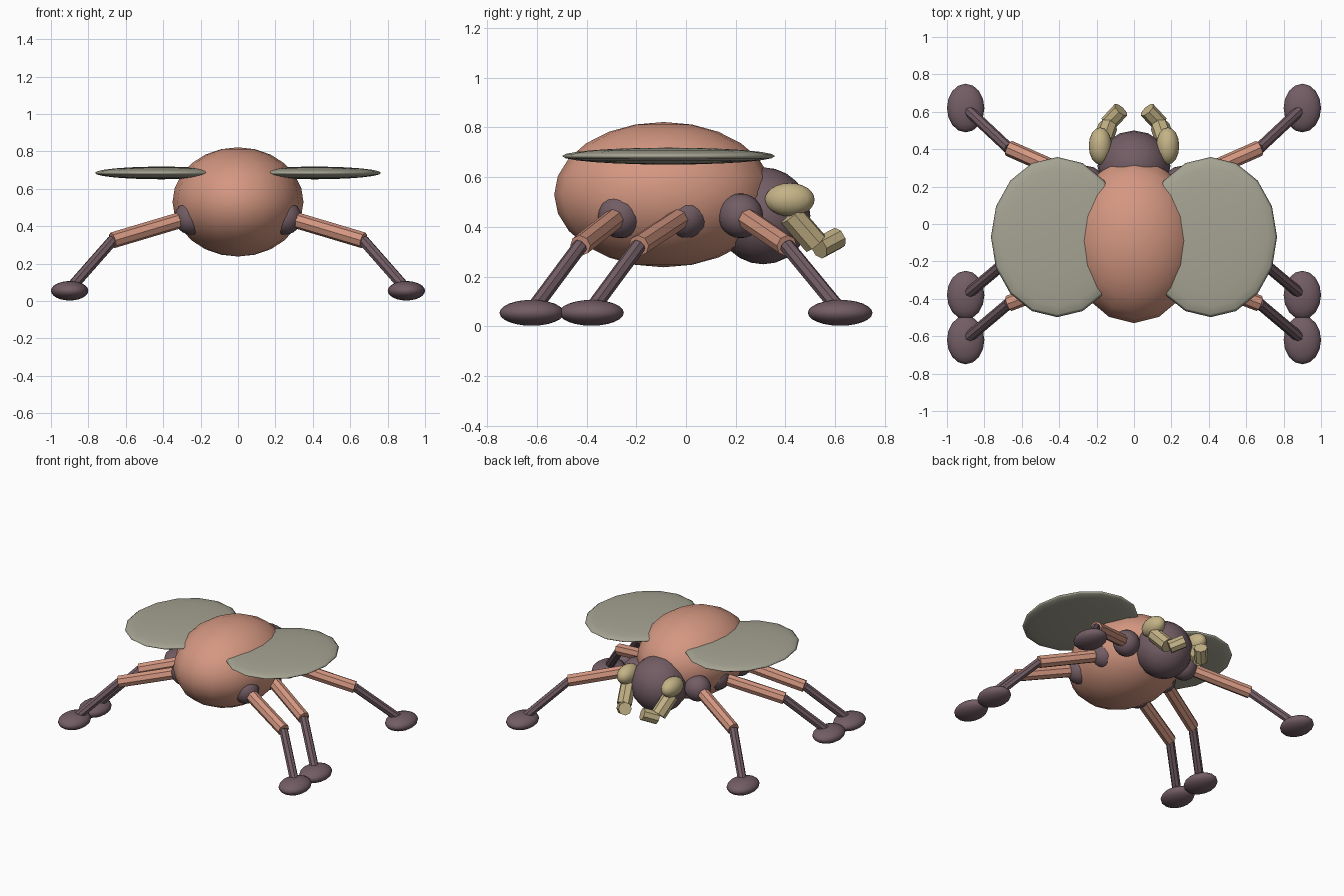
import bpy
from mathutils import Vector

if "Cube" in bpy.data.objects:
    bpy.data.objects.remove(bpy.data.objects["Cube"])


def material(name, rgb):
    m = bpy.data.materials.new(name)
    m.diffuse_color = (*rgb, 1)
    m.use_nodes = True
    m.node_tree.nodes["Principled BSDF"].inputs["Base Color"].default_value = m.diffuse_color
    return m


SALMON = material("salmon", (0.66, 0.31, 0.22))
PLUM = material("plum", (0.17, 0.11, 0.13))
TAN = material("tan", (0.55, 0.45, 0.24))
WING = material("wing_grey", (0.38, 0.37, 0.29))


def ellipsoid(name, centre, radii, mat, segs=16, rings=12):
    bpy.ops.mesh.primitive_uv_sphere_add(segments=segs, ring_count=rings, radius=1, location=centre)
    o = bpy.context.object
    o.name = name
    o.scale = radii
    bpy.ops.object.transform_apply(location=False, rotation=False, scale=True)
    bpy.ops.object.shade_smooth()
    o.data.materials.append(mat)
    return o


def rod(name, a, b, radius, mat, sides=8):
    a, b = Vector(a), Vector(b)
    d = b - a
    bpy.ops.mesh.primitive_cylinder_add(vertices=sides, radius=radius, depth=d.length, location=(a + b) / 2)
    o = bpy.context.object
    o.name = name
    o.rotation_euler = d.to_track_quat('Z', 'Y').to_euler()
    o.data.materials.append(mat)
    return o


# Body and head
ellipsoid("body", (0, -0.09, 0.53), (0.35, 0.44, 0.292), SALMON)
ellipsoid("head", (0, 0.31, 0.445), (0.195, 0.19, 0.195), PLUM)

# Per leg: hip y, knee y, foot y
LEGS = {"front": (0.22, 0.405, 0.62),
        "middle": (0.0, -0.19, -0.38),
        "rear": (-0.265, -0.425, -0.62)}

for side, s in (("left", -1), ("right", 1)):
    # Flat oval wings
    ellipsoid(f"{side}_wing", (s * 0.41, -0.07, 0.685), (0.355, 0.428, 0.034), WING)

    # Eyes and two-part mouth pincers
    ellipsoid(f"{side}_eye", (s * 0.18, 0.417, 0.51), (0.062, 0.1, 0.067), TAN)
    rod(f"{side}_pincer_base", (s * 0.175, 0.42, 0.45), (s * 0.14, 0.52, 0.335), 0.052, TAN)
    rod(f"{side}_pincer_tip", (s * 0.14, 0.535, 0.315), (s * 0.07, 0.61, 0.355), 0.045, TAN)

    # Jointed legs
    for leg, (hip, knee, foot) in LEGS.items():
        n = f"{side}_{leg}"
        ellipsoid(f"{n}_hip", (s * 0.25, hip, 0.445), (0.09, 0.09, 0.09), PLUM)
        rod(f"{n}_upper_leg", (s * 0.25, hip, 0.45), (s * 0.67, knee, 0.325), 0.043, SALMON)
        rod(f"{n}_lower_leg", (s * 0.67, knee, 0.325), (s * 0.89, foot * 0.985, 0.075), 0.03, PLUM)
        ellipsoid(f"{n}_foot", (s * 0.9, foot, 0.055), (0.1, 0.13, 0.052), PLUM)
